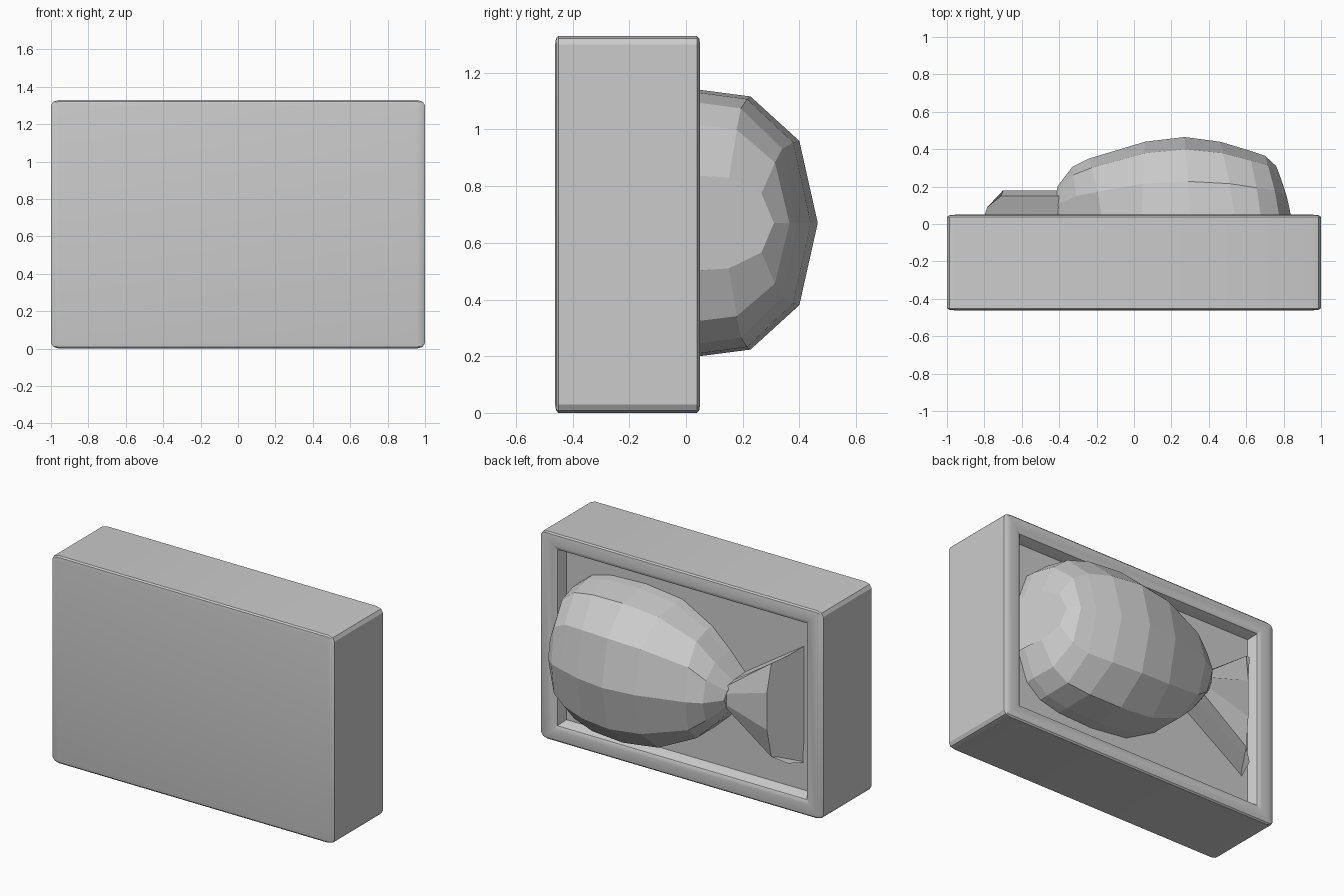
import bpy, bmesh

if "Cube" in bpy.data.objects:
    bpy.data.objects.remove(bpy.data.objects["Cube"])

MID_Z = 0.67  # height of the relief's centre line

grey = bpy.data.materials.new("plain grey")
grey.diffuse_color = (0.6, 0.6, 0.6, 1)
grey.use_nodes = True
grey.node_tree.nodes["Principled BSDF"].inputs["Base Color"].default_value = grey.diffuse_color


def finish(bm, name):
    bmesh.ops.recalc_face_normals(bm, faces=bm.faces)
    mesh = bpy.data.meshes.new(name)
    bm.to_mesh(mesh)
    bm.free()
    mesh.materials.append(grey)
    obj = bpy.data.objects.new(name, mesh)
    bpy.context.collection.objects.link(obj)
    return obj


def loft(name, rings):
    """Join closed rings of points with quads and cap both ends."""
    bm = bmesh.new()
    loops = [[bm.verts.new(p) for p in ring] for ring in rings]
    n = len(loops[0])
    for a, b in zip(loops, loops[1:]):
        for i in range(n):
            j = (i + 1) % n
            bm.faces.new((a[i], a[j], b[j], b[i]))
    bm.faces.new(loops[0])
    bm.faces.new(loops[-1])
    return finish(bm, name)


def mirrored(half):
    """Half section of (x, y, dz) from floor to crest, mirrored about the centre line."""
    up = [(x, y, MID_Z + d) for x, y, d in half]
    down = [(x, y, MID_Z - d) for x, y, d in reversed(half) if d > 0]
    return up + down


# mould block: softened box with a stepped recess in the back
bm = bmesh.new()
bmesh.ops.create_cube(bm, size=2)
bmesh.ops.bevel(bm, geom=bm.edges[:], offset=0.045, segments=2, profile=0.5, affect='EDGES')
for v in bm.verts:
    v.co = (v.co.x, v.co.y * 0.256 - 0.206, v.co.z * 0.665 + 0.665)
bm.normal_update()
back = max(bm.faces, key=lambda f: f.normal.y * f.calc_area())
for width, depth in ((0.045, 0), (0.025, -0.012), (0.012, -0.03), (0.010, -0.03)):
    bmesh.ops.inset_individual(bm, faces=[back], thickness=width, depth=depth,
                               use_even_offset=True)
block = finish(bm, "mould_block")
bpy.context.view_layer.objects.active = block
block.select_set(True)
bpy.ops.object.shade_smooth_by_angle(angle=0.5)

# fish body: faceted rings of (x at floor, x at crest, half height, crest y)
SECTION = ((0.10, 0.99), (0.49, 0.94), (0.86, 0.61), (1.0, 0.0))
BODY = ((-0.42, -0.41, 0.08, 0.20), (-0.30, -0.33, 0.21, 0.305),
        (-0.17, -0.24, 0.33, 0.35), (0.04, 0.06, 0.445, 0.44),
        (0.30, 0.27, 0.475, 0.465), (0.54, 0.46, 0.465, 0.44),
        (0.68, 0.61, 0.43, 0.395), (0.78, 0.70, 0.35, 0.365),
        (0.845, 0.76, 0.17, 0.31))
rings = []
for xb, xt, h, yt in BODY:
    half = [(xb, -0.05, h)]
    half += [(xb + (xt - xb) * s ** 1.5, s * yt, h * c) for s, c in SECTION]
    rings.append(mirrored(half))
loft("fish_body", rings)

# fish tail: flat-topped fan widening away from the body
neck = [(-0.36, -0.05, 0.07), (-0.36, 0.08, 0.06), (-0.36, 0.15, 0.045), (-0.36, 0.18, 0.02)]
end = [(-0.83, -0.05, 0.38), (-0.785, 0.09, 0.345), (-0.71, 0.15, 0.30), (-0.70, 0.18, 0.12)]
loft("fish_tail", [mirrored(neck), mirrored(end)])
